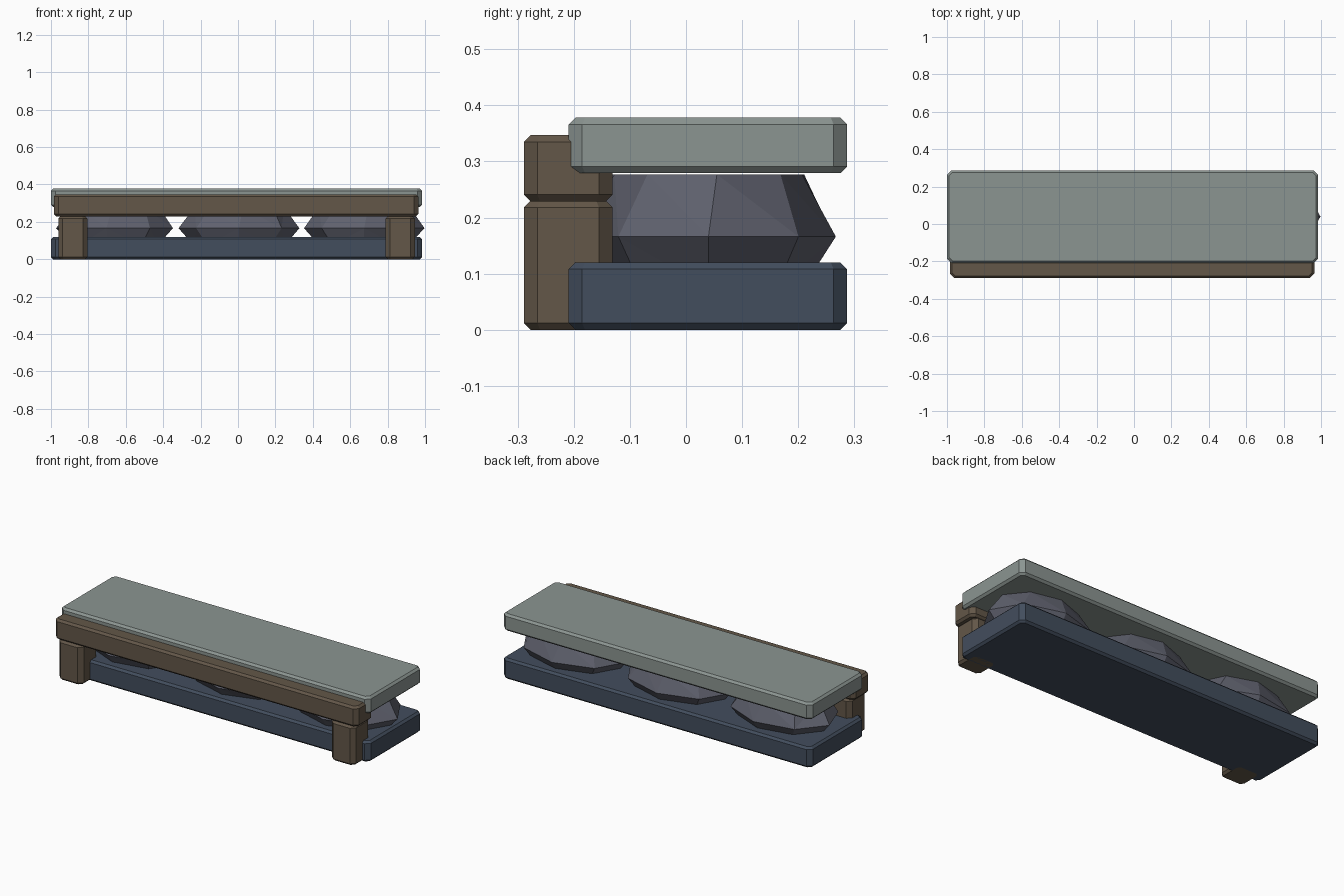
import bpy, bmesh, math, random

if "Cube" in bpy.data.objects:
    bpy.data.objects.remove(bpy.data.objects["Cube"])

random.seed(4)


def material(name, rgb):
    m = bpy.data.materials.new(name)
    m.diffuse_color = (*rgb, 1)
    m.use_nodes = True
    m.node_tree.nodes["Principled BSDF"].inputs["Base Color"].default_value = m.diffuse_color
    return m


def loft(name, rings, mat, triangulate=False):
    """Join equal-sized rings of points with faces and cap both ends."""
    bm = bmesh.new()
    loops = [[bm.verts.new(p) for p in ring] for ring in rings]
    n = len(loops[0])
    sides = []
    for a, b in zip(loops, loops[1:]):
        for i in range(n):
            j = (i + 1) % n
            sides.append(bm.faces.new((a[i], a[j], b[j], b[i])))
    bm.faces.new(loops[0][::-1])
    bm.faces.new(loops[-1])
    if triangulate:
        bmesh.ops.triangulate(bm, faces=sides)
    bmesh.ops.recalc_face_normals(bm, faces=bm.faces[:])
    mesh = bpy.data.meshes.new(name)
    bm.to_mesh(mesh)
    bm.free()
    mesh.materials.append(mat)
    ob = bpy.data.objects.new(name, mesh)
    bpy.context.collection.objects.link(ob)
    return ob


def block(name, x, y, z, mat, corner=0.024, edge=0.012):
    """Box with cut upright corners and chamfered top and bottom rims."""
    cx, cy = sum(x) / 2, sum(y) / 2

    def ring(height, inset):
        hx, hy = (x[1] - x[0]) / 2 - inset, (y[1] - y[0]) / 2 - inset
        c = corner - inset * 0.6
        pts = [(hx, -hy + c), (hx, hy - c), (hx - c, hy), (-hx + c, hy),
               (-hx, hy - c), (-hx, -hy + c), (-hx + c, -hy), (hx - c, -hy)]
        return [(cx + px, cy + py, height) for px, py in pts]

    return loft(name, [ring(z[0], edge), ring(z[0] + edge, 0),
                       ring(z[1] - edge, 0), ring(z[1], edge)], mat)


def stone(name, cx, cy, rx, ry, turn, mat):
    """Squat eight-sided boulder, widest a little below the middle."""
    rings = []
    for z, scale, twist, wobble in ((0.075, 0.75, 0, 0.02), (0.166, 1, 0, 0),
                                    (0.277, 0.75, 5, 0.02)):
        ring = []
        for k in range(8):
            a = math.radians(45 * k + turn + twist)
            r = scale * (1 + random.uniform(-wobble, wobble))
            ring.append((cx + rx * r * math.cos(a), cy + ry * r * math.sin(a), z))
        rings.append(ring)
    return loft(name, rings, mat, triangulate=True)


slate = material("slate", (0.055, 0.075, 0.11))
pale = material("pale_stone", (0.26, 0.30, 0.285))
wood = material("wood", (0.125, 0.095, 0.065))
rock = material("rock", (0.115, 0.12, 0.155))

# Lower and upper slabs
block("base_slab", (-1.0, 0.984), (-0.209, 0.287), (0, 0.12), slate)
block("top_slab", (-1.0, 0.984), (-0.209, 0.287), (0.279, 0.378), pale)

# Boulders between the slabs
stone("left_boulder", -0.66, 0.04, 0.315, 0.225, -8, rock)
stone("middle_boulder", 0.005, 0.04, 0.323, 0.225, 0, rock)
stone("right_boulder", 0.675, 0.04, 0.322, 0.227, 0, rock)

# Front timber frame
for side, x in (("left", -0.883), ("right", 0.867)):
    block(side + "_post", (x - 0.078, x + 0.078), (-0.289, -0.131), (0, 0.23), wood)
block("front_beam", (-0.985, 0.964), (-0.289, -0.131), (0.229, 0.347), wood)
